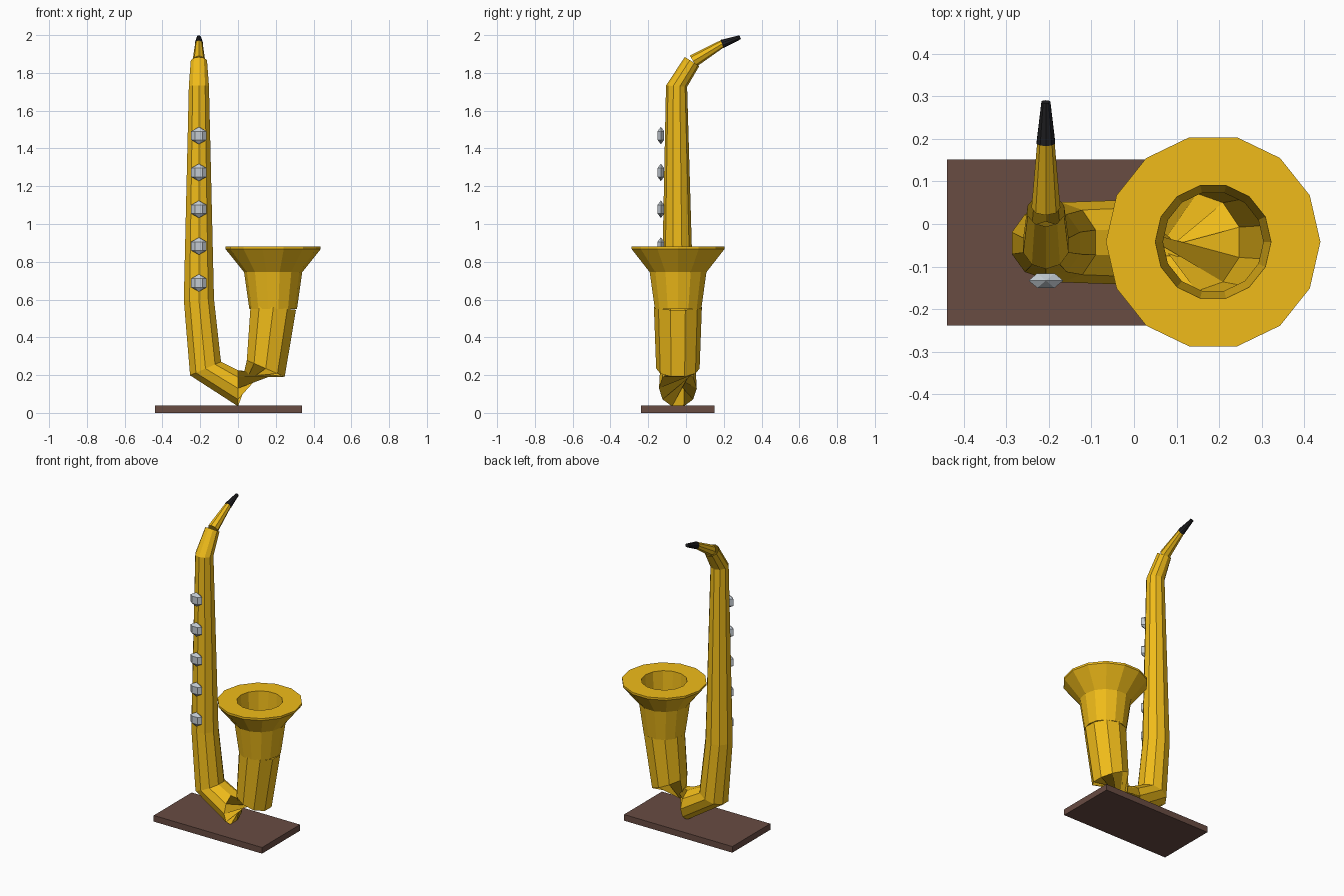
import bpy, bmesh, math
from mathutils import Vector, Matrix

if "Cube" in bpy.data.objects:
    bpy.data.objects.remove(bpy.data.objects["Cube"])


def material(name, color):
    m = bpy.data.materials.new(name)
    m.diffuse_color = (*color, 1)
    m.use_nodes = True
    m.node_tree.nodes["Principled BSDF"].inputs["Base Color"].default_value = m.diffuse_color
    return m


brass = material("brass", (0.87, 0.50, 0.010))
silver = material("silver", (0.55, 0.60, 0.65))
black = material("black", (0.015, 0.015, 0.017))
wood = material("wood", (0.14, 0.072, 0.055))


def finish(bm, name, mat):
    mesh = bpy.data.meshes.new(name)
    bm.to_mesh(mesh)
    bm.free()
    mesh.materials.append(mat)
    ob = bpy.data.objects.new(name, mesh)
    bpy.context.collection.objects.link(ob)
    return ob


def loft(name, rings, mat):
    """Skin a list of equal-sized point rings with open ends."""
    bm = bmesh.new()
    rows = [[bm.verts.new(p) for p in ring] for ring in rings]
    n = len(rows[0])
    for a, b in zip(rows, rows[1:]):
        for i in range(n):
            j = (i + 1) % n
            bm.faces.new((a[i], a[j], b[j], b[i]))
    bmesh.ops.recalc_face_normals(bm, faces=bm.faces)
    return finish(bm, name, mat)


def circle(c, u, v, r, n):
    return [c + r * (u * math.cos(2 * math.pi * i / n) + v * math.sin(2 * math.pi * i / n))
            for i in range(n)]


def cone(name, a, b, r1, r2, n, mat):
    a, b = Vector(a), Vector(b)
    d = b - a
    bm = bmesh.new()
    bmesh.ops.create_cone(bm, cap_ends=True, segments=n, radius1=r1, radius2=r2, depth=d.length,
                          matrix=Matrix.Translation((a + b) / 2) @ d.to_track_quat('Z', 'Y').to_matrix().to_4x4())
    return finish(bm, name, mat)


# Body tube: ten-sided sweep down, round the bow (pinched there) and up to the bell
path = [((-.207, .032, 1.86), .045), ((-.207, -.05, 1.73), .056), ((-.207, -.045, .60), .084),
        ((-.172, -.043, .235), .094), ((0, -.043, .13), .100),
        ((.147, -.043, .235), .115), ((.187, -.043, .56), .127)]
pts = [Vector(p) for p, r in path]
rings = []
for i, (p, r) in enumerate(path):
    t = (pts[min(i + 1, len(pts) - 1)] - pts[max(i - 1, 0)]).normalized()
    ref = Vector((1, 0, 0)) if abs(t.z) > .8 else Vector((0, 0, 1))
    u = t.cross(ref).normalized()
    rings.append(circle(pts[i], u, t.cross(u), r, 10))
loft("body_tube", rings, brass)

# Bell: fourteen-sided flare with flat rim and inner wall
profile = [(.118, .55), (.126, .55), (.154, .745), (.252, .867), (.252, .88), (.136, .88), (.118, .55)]
loft("bell", [circle(Vector((.186, -.042, z)), Vector((1, 0, 0)), Vector((0, 1, 0)), r, 14)
              for r, z in profile], brass)

# Neck and mouthpiece
cone("neck", (-.207, .038, 1.862), (-.207, .197, 1.957), .034, .020, 8, brass)
cone("mouthpiece", (-.207, .191, 1.953), (-.207, .287, 1.989), .023, .011, 10, black)

# Keys: flattened low-poly beads up the front
for i in range(5):
    bm = bmesh.new()
    bmesh.ops.create_uvsphere(bm, u_segments=6, v_segments=3, radius=1)
    m = (Matrix.Translation((-.207, -.133, .688 + .195 * i))
         @ Matrix.Diagonal((.047, .023, .046, 1)) @ Matrix.Rotation(math.pi / 6, 4, 'Z'))
    bmesh.ops.transform(bm, matrix=m, verts=bm.verts)
    finish(bm, f"key_{i + 1}", silver)

# Display base
bm = bmesh.new()
bmesh.ops.create_cube(bm, size=1, matrix=Matrix.Translation((-.05, -.043, .02))
                      @ Matrix.Diagonal((.78, .39, .04, 1)))
finish(bm, "base", wood)
